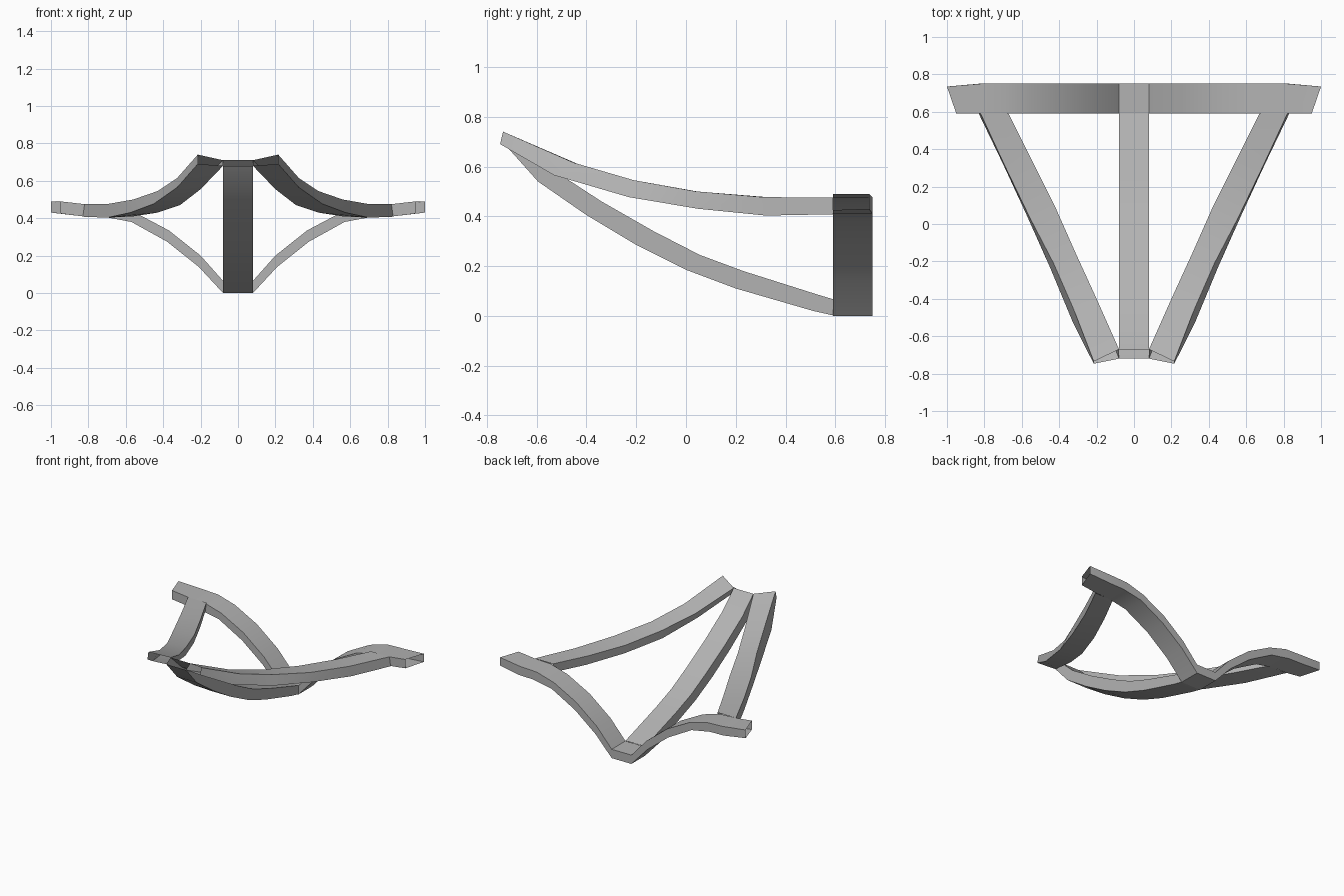
import bpy, bmesh, math

if "Cube" in bpy.data.objects:
    bpy.data.objects.remove(bpy.data.objects["Cube"])

grey = bpy.data.materials.new("plain grey")
grey.diffuse_color = (0.45, 0.45, 0.45, 1)
grey.use_nodes = True
grey.node_tree.nodes["Principled BSDF"].inputs["Base Color"].default_value = grey.diffuse_color


def tube(name, rings):
    """Open-ended four-sided bar lofted through rings of four corners."""
    bm = bmesh.new()
    loops = [[bm.verts.new(p) for p in r] for r in rings]
    for a, b in zip(loops, loops[1:]):
        for i in range(4):
            j = (i + 1) % 4
            bm.faces.new((a[i], a[j], b[j], b[i]))
    bmesh.ops.recalc_face_normals(bm, faces=bm.faces)
    me = bpy.data.meshes.new(name)
    bm.to_mesh(me)
    bm.free()
    me.materials.append(grey)
    ob = bpy.data.objects.new(name, me)
    bpy.context.collection.objects.link(ob)
    bpy.ops.object.select_all(action='DESELECT')
    ob.select_set(True)
    bpy.context.view_layer.objects.active = ob
    bpy.ops.object.shade_smooth_by_angle(angle=math.radians(30))
    return ob


# Rear crossbar: lower (x, z) and upper (x, z) profile, mirrored in x
low = [(.08, 0), (.21, .14), (.38, .275), (.57, .38), (.72, .408), (.83, .41)]
up = [(.08, .065), (.2, .2), (.37, .335), (.55, .43), (.69, .47), (.82, .475)]
half = [[(a, .59, b), (a, .75, b), (c, .75, d), (c, .59, d)]
        for (a, b), (c, d) in zip(low, up)]
half.append([(.95, .59, .425), (1, .735, .43), (1, .735, .49), (.95, .59, .49)])
mirrored = [[(-x, y, z) for x, y, z in r] for r in reversed(half)]
tube("rear_crossbar", mirrored + half)

# Centre rail: lower and upper (y, z) profile
low = [(-.72, .68), (-.595, .54), (-.4, .405), (-.2, .285), (0, .185),
       (.2, .11), (.51, .02), (.59, .002)]
up = [(-.67, .71), (-.54, .59), (-.34, .46), (-.13, .34), (.055, .245),
      (.23, .18), (.53, .085), (.59, .067)]
tube("centre_rail", [[(-.08, a, b), (.08, a, b), (.08, c, d), (-.08, c, d)]
                     for (a, b), (c, d) in zip(low, up)])

# Side rails: four long edges, twisting from front to back
top_out = [(.215, -.735, .74), (.325, -.45, .615), (.43, -.21, .545),
           (.56, .04, .5), (.69, .31, .477), (.82, .59, .475)]
top_in = [(.08, -.67, .71), (.2, -.4, .595), (.31, -.16, .53),
          (.425, .1, .49), (.55, .35, .475), (.67, .59, .475)]
bot_in = [(.08, -.72, .68), (.2, -.42, .555), (.31, -.17, .47),
          (.43, .1, .43), (.56, .36, .41), (.68, .59, .408)]
bot_out = [(.215, -.747, .69), (.325, -.53, .565), (.45, -.23, .477),
           (.575, .05, .43), (.7, .32, .403), (.83, .59, .408)]
for side, s in (("right", 1), ("left", -1)):
    tube("side_rail_" + side, [[(s * x, y, z) for x, y, z in r]
                               for r in zip(top_out, top_in, bot_in, bot_out)])
